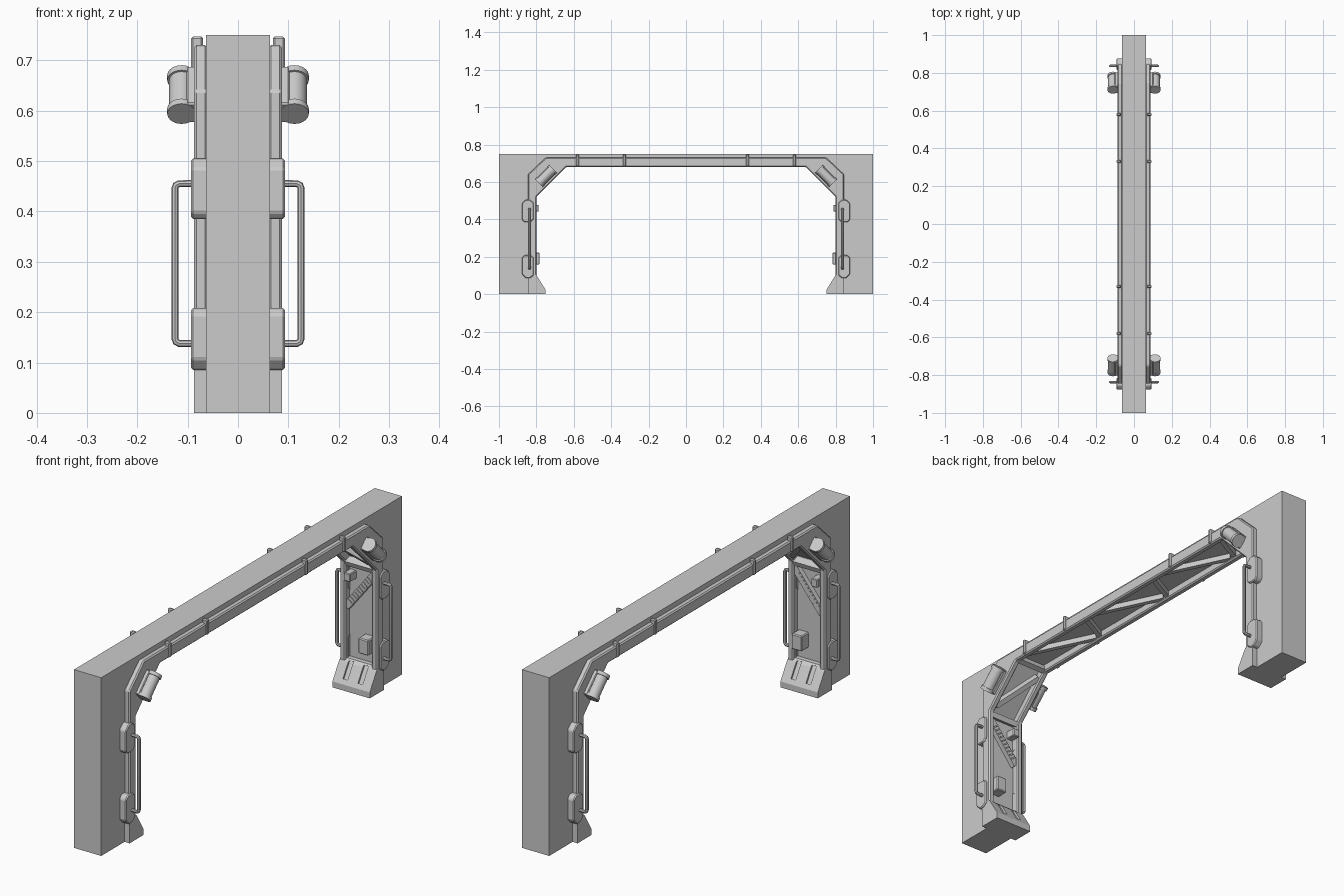
import bpy, bmesh, math
from mathutils import Vector, Matrix

if "Cube" in bpy.data.objects:
    bpy.data.objects.remove(bpy.data.objects["Cube"], do_unlink=True)

GREY = (0.6, 0.6, 0.6, 1.0)
grey = bpy.data.materials.new("plain_grey")
grey.use_nodes = True
grey.diffuse_color = GREY
grey.node_tree.nodes["Principled BSDF"].inputs["Base Color"].default_value = GREY


def add_object(name, mesh, bevel=0):
    mesh.materials.clear()
    mesh.materials.append(grey)
    ob = bpy.data.objects.new(name, mesh)
    bpy.context.collection.objects.link(ob)
    if bevel:
        mod = ob.modifiers.new("edge_bevel", 'BEVEL')
        mod.width = bevel
        mod.segments = 1
        mod.limit_method = 'ANGLE'
    return ob


def finish(name, bm, bevel=0):
    bmesh.ops.recalc_face_normals(bm, faces=bm.faces)
    mesh = bpy.data.meshes.new(name)
    bm.to_mesh(mesh)
    bm.free()
    return add_object(name, mesh, bevel)


def prism(name, outline, x0, x1, bevel=0):
    """Extrude a side outline of (y, z) points from x0 to x1."""
    bm = bmesh.new()
    face = bm.faces.new([bm.verts.new((x0, y, z)) for y, z in outline])
    ext = bmesh.ops.extrude_face_region(bm, geom=[face])
    verts = [v for v in ext["geom"] if isinstance(v, bmesh.types.BMVert)]
    bmesh.ops.translate(bm, verts=verts, vec=(x1 - x0, 0, 0))
    return finish(name, bm, bevel)


def bar(name, p, q, width, depth, normal, bevel=0):
    """Box running from p to q, with its depth along the normal."""
    p, q, n = Vector(p), Vector(q), Vector(normal).normalized()
    along = (q - p).normalized()
    side = n.cross(along).normalized()
    rot = Matrix((along, side, n)).transposed().to_4x4()
    bm = bmesh.new()
    bmesh.ops.create_cube(bm, size=1, matrix=Matrix.Translation((p + q) / 2) @ rot
                          @ Matrix.Diagonal(((q - p).length, width, depth, 1)))
    return finish(name, bm, bevel)


def box(name, centre, size, bevel=0):
    bm = bmesh.new()
    bmesh.ops.create_cube(bm, size=1, matrix=Matrix.Translation(centre)
                          @ Matrix.Diagonal((*size, 1)))
    return finish(name, bm, bevel)


def smooth(ob):
    bpy.ops.object.select_all(action='DESELECT')
    ob.select_set(True)
    bpy.context.view_layer.objects.active = ob
    bpy.ops.object.shade_smooth_by_angle()


def arch(half):
    """Complete an arch path from its +y half, ordered from the ground up."""
    return half + [(-y, z) for y, z in reversed(half)]


# Wall block with an arch-shaped opening
OUTER = arch([(1, 0), (1, 0.75)])
FLOOR = arch([(0.83, 0), (0.83, 0.532), (0.652, 0.71)])
prism("wall", OUTER + FLOOR[::-1], -0.0635, 0.0635)

# Raised frame flanges on both sides of the opening
RIM = arch([(0.845, 0), (0.845, 0.64), (0.75, 0.73)])
INNER = arch([(0.80, 0), (0.80, 0.52), (0.64, 0.68)])
for s, side in ((1, "left"), (-1, "right")):
    prism(side + "_frame", RIM + INNER[::-1], s * 0.061, s * 0.087, 0.005)

# Zigzag lattice under the beam
for i in range(3):
    y = -0.58 + i * 0.42
    up = (0, 0, 1)
    bar("beam_diagonal", (0.065, y, 0.70), (-0.065, y + 0.27, 0.70), 0.02, 0.024, up)
    bar("beam_strut", (-0.065, y + 0.29, 0.70), (0.065, y + 0.36, 0.70), 0.02, 0.024, up)

# Clips along the beam
for s in (1, -1):
    for y in (-0.58, -0.33, 0.33, 0.58):
        box("beam_clip", (s * 0.081, y, 0.715), (0.024, 0.016, 0.064), 0.004)

for t, end in ((1, "back"), (-1, "front")):
    face = (0, -t, 0)
    slant = (0, -t, -1)

    # Cross ribs where leg, brace and beam meet
    for y, z, n in ((0.817, 0.515, (0, -t, -0.4)), (0.643, 0.697, (0, -t * 0.4, -1))):
        bar(end + "_corner_rib", (-0.065, t * y, z), (0.065, t * y, z), 0.022, 0.032, n)
    bar(end + "_brace_diagonal", (0.06, t * 0.795, 0.55), (-0.06, t * 0.675, 0.67),
        0.022, 0.026, slant)

    # Leg panel details
    bar(end + "_leg_diagonal", (0.065, t * 0.82, 0.49), (-0.065, t * 0.82, 0.325),
        0.03, 0.02, face)
    for k in range(10):
        f = (k + 1) / 11
        x, z = 0.055 - 0.11 * f, 0.478 - 0.14 * f
        bar(end + "_diagonal_ridge", (x - 0.008, t * 0.809, z + 0.0063),
            (x + 0.008, t * 0.809, z - 0.0063), 0.006, 0.006, face)
    box(end + "_small_box", (-0.045, t * 0.81, 0.46), (0.03, 0.045, 0.035), 0.003)
    box(end + "_junction_box", (0.034, t * 0.808, 0.19), (0.048, 0.05, 0.065), 0.004)

    # Sloped foot with two slots
    foot = prism(end + "_foot", [(t * y, z) for y, z in (
        (0.845, 0), (0.752, 0), (0.752, 0.025), (0.797, 0.098), (0.81, 0.11),
        (0.845, 0.11))], -0.087, 0.087)
    for s in (1, -1):
        cutter = bar("slot_cutter", (s * 0.035, t * 0.763, 0.043),
                     (s * 0.035, t * 0.802, 0.106), 0.022, 0.016, (0, -0.85 * t, 0.527))
        cutter.hide_render = True
        cutter.hide_set(True)
        cut = foot.modifiers.new("slot", 'BOOLEAN')
        cut.operation = 'DIFFERENCE'
        cut.object = cutter

    for s, side in ((1, "left"), (-1, "right")):
        name = end + "_" + side

        # Handle pads wrapped around the frame edge
        pads = (((0.815, 0.10), (0.835, 0.085), (0.857, 0.085), (0.877, 0.107),
                 (0.877, 0.195), (0.865, 0.208), (0.83, 0.208), (0.815, 0.195)),
                ((0.815, 0.40), (0.83, 0.385), (0.865, 0.385), (0.877, 0.398),
                 (0.877, 0.485), (0.857, 0.505), (0.835, 0.505), (0.815, 0.49)))
        for pad in pads:
            prism(name + "_pad", [(t * y, z) for y, z in pad],
                  s * 0.06, s * 0.093, 0.004)

        # Grab handle
        curve = bpy.data.curves.new(name + "_handle", 'CURVE')
        curve.dimensions = '3D'
        curve.bevel_depth = 0.007
        curve.bevel_resolution = 2
        curve.use_fill_caps = True
        path = [(0.08, 0.455), (0.117, 0.455), (0.123, 0.452), (0.125, 0.446),
                (0.125, 0.147), (0.123, 0.141), (0.117, 0.138), (0.08, 0.138)]
        spline = curve.splines.new('POLY')
        spline.points.add(len(path) - 1)
        for point, (x, z) in zip(spline.points, path):
            point.co = (s * x, t * 0.837, z, 1)
        temp = bpy.data.objects.new("handle_path", curve)
        mesh = bpy.data.meshes.new_from_object(temp)
        bpy.data.objects.remove(temp)
        smooth(add_object(name + "_handle", mesh))

        # Lamp: barrel with two wider end caps, lying along the brace
        axis = Vector((0, -t, 1)).normalized()
        centre = Vector((s * 0.112, t * 0.748, 0.632))
        turn = Vector((0, 0, 1)).rotation_difference(axis).to_matrix().to_4x4()
        bm = bmesh.new()
        for offset, radius, length in ((0, 0.0245, 0.10), (-0.047, 0.0285, 0.014),
                                       (0.047, 0.0285, 0.014)):
            bmesh.ops.create_cone(bm, cap_ends=True, segments=20, radius1=radius,
                                  radius2=radius, depth=length,
                                  matrix=Matrix.Translation(centre + axis * offset) @ turn)
        smooth(finish(name + "_lamp", bm))
        mount = Vector((s * 0.092, centre.y, centre.z))
        bar(name + "_lamp_mount", mount - axis * 0.053, mount + axis * 0.053,
            0.054, 0.02, (1, 0, 0), 0.003)
